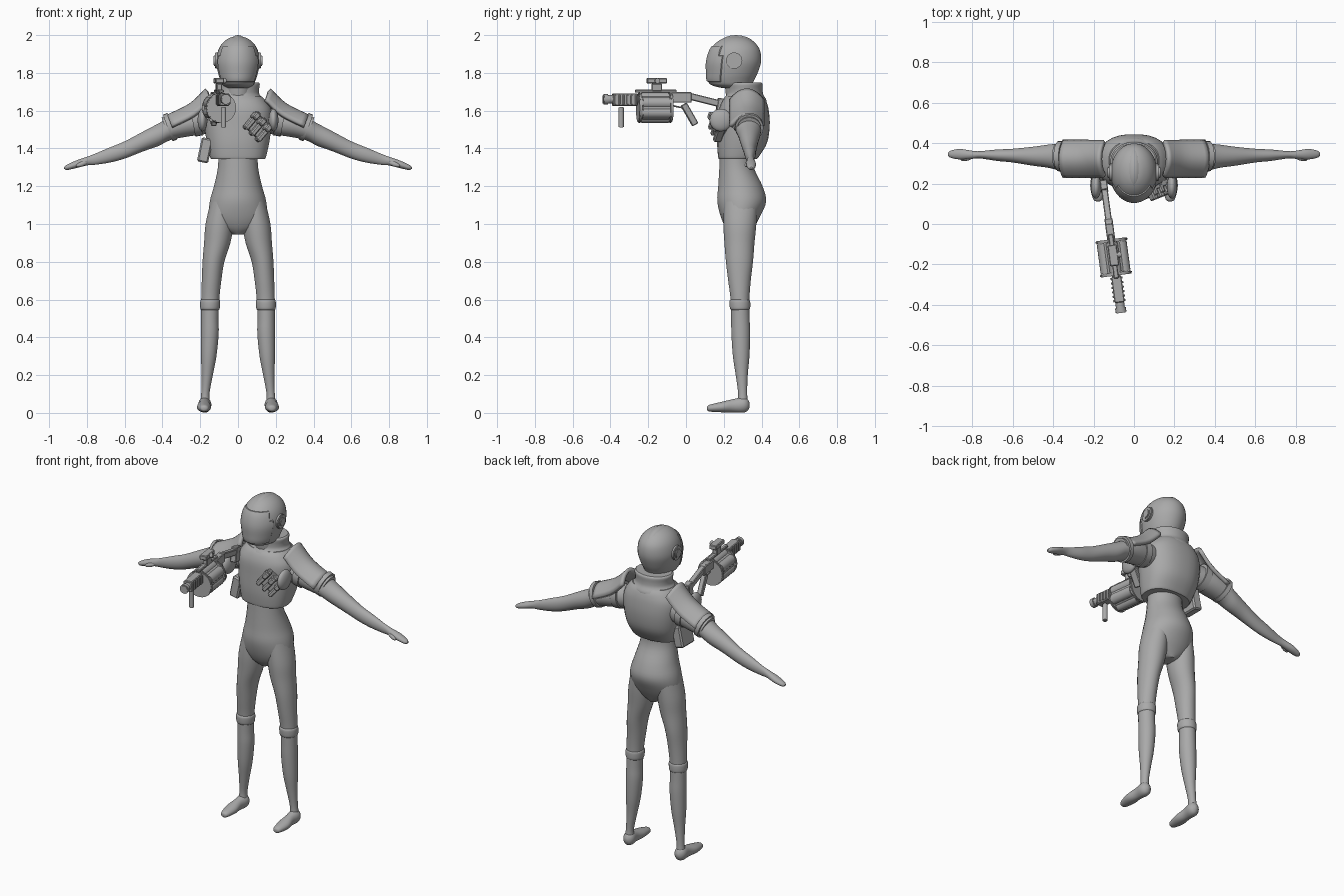
import bpy, bmesh
from math import sin, cos, pi, radians, atan2, copysign
from mathutils import Matrix, Vector, Euler

cube = bpy.data.objects.get("Cube")
if cube:
    bpy.data.objects.remove(cube, do_unlink=True)

grey = bpy.data.materials.new("plain_grey")
grey.use_nodes = True
color = (0.4, 0.4, 0.4, 1)
grey.diffuse_color = color
grey.node_tree.nodes["Principled BSDF"].inputs["Base Color"].default_value = color


def finish(name, bm, matrix=None, angle=35):
    """Turn a bmesh into a shaded object."""
    bmesh.ops.recalc_face_normals(bm, faces=bm.faces[:])
    for f in bm.faces:
        f.smooth = True
    mesh = bpy.data.meshes.new(name)
    bm.to_mesh(mesh)
    bm.free()
    mesh.set_sharp_from_angle(angle=radians(angle))
    mesh.materials.append(grey)
    ob = bpy.data.objects.new(name, mesh)
    bpy.context.collection.objects.link(ob)
    if matrix:
        ob.matrix_world = matrix
    return ob


def place(loc, rot=(0, 0, 0), frame=Matrix()):
    turn = Euler([radians(a) for a in rot]).to_matrix().to_4x4()
    return frame @ Matrix.Translation(loc) @ turn


def box(name, loc, size, rot=(0, 0, 0), frame=Matrix(), bevel=0.004):
    bm = bmesh.new()
    bmesh.ops.create_cube(bm, size=1)
    bmesh.ops.scale(bm, vec=size, verts=bm.verts[:])
    bmesh.ops.bevel(bm, geom=bm.edges[:], offset=bevel, segments=1, affect='EDGES')
    return finish(name, bm, place(loc, rot, frame), 25)


def rod(name, loc, radius, depth, rot=(90, 0, 0), frame=Matrix(), sides=24, bevel=0.004):
    bm = bmesh.new()
    bmesh.ops.create_cone(bm, cap_ends=True, segments=sides, radius1=radius,
                          radius2=radius, depth=depth)
    rims = [e for e in bm.edges if abs(e.verts[0].co.z - e.verts[1].co.z) < 0.001]
    bmesh.ops.bevel(bm, geom=rims, offset=bevel, segments=2, affect='EDGES')
    return finish(name, bm, place(loc, rot, frame), 40)


def ball(name, loc, size, rot=(0, 0, 0)):
    bm = bmesh.new()
    bmesh.ops.create_uvsphere(bm, u_segments=24, v_segments=14, radius=1)
    bmesh.ops.scale(bm, vec=size, verts=bm.verts[:])
    return finish(name, bm, place(loc, rot))


def smooth_rows(rows, steps):
    """Resample rows along a Catmull-Rom spline."""
    pts = [Vector(r) for r in rows]
    pts = [pts[0]] + pts + [pts[-1]]
    out = []
    for a, b, c, d in zip(pts, pts[1:], pts[2:], pts[3:]):
        for i in range(steps):
            t = i / steps
            out.append(b + (c - a) * (t / 2) + (a * 2 - b * 5 + c * 4 - d) * (t * t / 2)
                       + (b * 3 - a - c * 3 + d) * (t ** 3 / 2))
    return out + [pts[-1]]


def loft(rows, axis='z', side=1, sides=28, power=2, steps=4):
    """Skin rounded sections (position, centre a, centre b, radius a, radius b)."""
    bm = bmesh.new()
    rings = []
    for p, ca, cb, ra, rb in smooth_rows(rows, steps):
        ring = []
        for i in range(sides):
            t = 2 * pi * (i + 0.5) / sides
            a = ca + ra * copysign(abs(cos(t)) ** (2 / power), cos(t))
            b = cb + rb * copysign(abs(sin(t)) ** (2 / power), sin(t))
            x, y, z = {'x': (p, a, b), 'y': (a, p, b), 'z': (a, b, p)}[axis]
            ring.append(bm.verts.new((x * side, y, z)))
        rings.append(ring)
    for low, high in zip(rings, rings[1:]):
        for i in range(sides):
            j = (i + 1) % sides
            bm.faces.new((low[i], low[j], high[j], high[i]))
    bm.faces.new(rings[0])
    bm.faces.new(rings[-1])
    return bm


# Trunk, neck and armour
finish("hips_and_waist", loft([
    (.945, 0, .29, .03, .05), (.98, 0, .285, .11, .075), (1.04, 0, .288, .152, .105),
    (1.12, 0, .295, .15, .13), (1.2, 0, .288, .128, .118), (1.3, 0, .268, .107, .092),
    (1.4, 0, .27, .105, .09)]))
finish("chest_armour", loft([
    (1.345, 0, .275, .143, .102), (1.36, 0, .279, .15, .11), (1.43, 0, .297, .166, .133),
    (1.52, 0, .306, .178, .138), (1.6, 0, .306, .178, .133), (1.65, 0, .308, .15, .118),
    (1.675, 0, .31, .125, .1)], power=2.4))
finish("collar", loft([
    (1.62, 0, .308, .138, .116), (1.655, 0, .31, .138, .116), (1.685, 0, .312, .115, .098),
    (1.71, 0, .312, .112, .094), (1.74, 0, .312, .116, .094), (1.75, 0, .312, .108, .086)]))
finish("neck", loft([(1.6, 0, .29, .07, .07), (1.78, 0, .27, .07, .07)]))

# Helmet with a recessed visor
head = loft([
    (1.72, 0, .25, .055, .06), (1.735, 0, .24, .08, .105), (1.76, 0, .237, .093, .123),
    (1.8, 0, .245, .106, .135), (1.86, 0, .254, .116, .144), (1.92, 0, .26, .105, .132),
    (1.96, 0, .262, .08, .102), (1.985, 0, .262, .045, .06), (1.995, 0, .262, .01, .015)],
    sides=36)
visor = []
for f in head.faces:
    c = f.calc_center_median()
    if abs(atan2(c.x, .25 - c.y)) < 1.0 and 1.75 < c.z < 1.945:
        visor.append(f)
bmesh.ops.inset_region(head, faces=visor, thickness=.006, depth=-.005)
bmesh.ops.inset_region(head, faces=visor, thickness=.004, depth=.005)
finish("helmet", head, angle=30)
ball("helmet_crest", (0, .265, 1.9), (.06, .125, .1))

for s, tag in ((1, "left"), (-1, "right")):
    rod(tag + "_ear_disc", (s * .108, .255, 1.865), .043, .03, (0, 90, 0))
    rod(tag + "_ear_hub", (s * .12, .255, 1.865), .028, .02, (0, 90, 0))

    # Arm, hand and cuff
    finish(tag + "_arm", loft([
        (.14, .32, 1.55, .06, .07), (.27, .325, 1.53, .074, .068), (.36, .33, 1.505, .068, .062),
        (.42, .335, 1.473, .058, .06), (.5, .335, 1.438, .047, .053), (.6, .338, 1.392, .034, .046),
        (.68, .34, 1.365, .028, .04), (.76, .342, 1.342, .018, .029), (.8, .342, 1.333, .02, .023),
        (.86, .345, 1.315, .026, .02), (.905, .345, 1.3, .018, .014), (.92, .345, 1.297, .006, .005)],
        'x', s))
    ball(tag + "_thumb", (s * .825, .325, 1.318), (.035, .012, .013), (0, s * 20, s * -15))
    rod(tag + "_arm_cuff", (s * .36, .335, 1.513), .075, .05, (0, s * 110, 0), bevel=.012)
    rod(tag + "_shoulder_joint", (s * .22, .322, 1.545), .08, .08, (0, s * 100, 0), bevel=.02)
    ball(tag + "_armpit_guard", (s * .188, .185, 1.55), (.026, .06, .06))

    # Arched shoulder plate
    bm = bmesh.new()
    spine = smooth_rows([(.165, 1.71), (.25, 1.63), (.37, 1.57)], 4)
    grid = []
    for x, z in spine:
        grid.append([bm.verts.new((s * (x - .02 * v * v), .322 + .086 * v, z - .055 * v * v))
                     for v in [k / 6 - 1 for k in range(13)]])
    for a, b in zip(grid, grid[1:]):
        for k in range(12):
            bm.faces.new((a[k], a[k + 1], b[k + 1], b[k]))
    plate = finish(tag + "_shoulder_plate", bm)
    solid = plate.modifiers.new("thickness", 'SOLIDIFY')
    solid.thickness = .022
    solid.offset = 0

    # Leg, knee band and foot
    finish(tag + "_leg", loft([
        (1.12, .085, .29, .06, .09), (1, .098, .285, .074, .088), (.9, .11, .283, .07, .08),
        (.8, .13, .283, .058, .072), (.7, .14, .283, .052, .06), (.6, .147, .286, .048, .05),
        (.5, .149, .288, .046, .049), (.42, .149, .29, .047, .05), (.3, .155, .292, .041, .044),
        (.2, .163, .295, .03, .032), (.1, .173, .3, .022, .024), (.04, .175, .3, .028, .03)],
        side=s))
    finish(tag + "_knee_band", loft([
        (.545, .148, .286, .046, .048), (.555, .148, .286, .052, .054),
        (.59, .147, .285, .053, .055), (.6, .147, .285, .047, .049)], side=s))
    finish(tag + "_foot", loft([
        (.112, .178, .024, .008, .008), (.125, .179, .025, .024, .018), (.19, .18, .031, .037, .028),
        (.25, .178, .038, .03, .035), (.3, .176, .042, .035, .041), (.325, .175, .042, .026, .032),
        (.337, .175, .042, .008, .01)], 'y', s))

# Gear worn on the body
box("hip_pack", (-.175, .28, 1.39), (.06, .12, .13), (0, 12, 0), bevel=.008)
for i in range(3):
    off = (i - 1) * .032
    box("chest_pouch", (.105 + off, .165 + off * .4, 1.515 - off), (.027, .045, .115),
        (0, 42, 22), bevel=.006)
    box("pouch_flap", (.125 + off, .155 + off * .4, 1.54 - off), (.031, .05, .04),
        (0, 42, 22), bevel=.006)
box("pouch_backing", (.105, .185, 1.515), (.1, .03, .1), (0, 42, 22))

# Drum launcher, built along its own barrel axis
gun = place((-.1, -.17, 1.615), (0, 0, 7.7))
rod("drum", (0, .005, 0), .068, .15, frame=gun)
for i in range(6):
    t = i * pi / 3
    rod("drum_chamber", (.05 * sin(t), .005, .05 * cos(t)), .031, .15, frame=gun, sides=16)
for y in (-.078, .088):
    rod("drum_plate", (0, y, 0), .08, .015, frame=gun)
rod("barrel", (0, -.17, .045), .022, .2, frame=gun)
rod("muzzle_ring", (0, -.257, .045), .027, .03, frame=gun)
box("handguard", (0, -.155, .043), (.05, .13, .066), frame=gun)
for i in range(6):
    box("handguard_rib", (0, -.21 + i * .022, .043), (.062, .01, .05), frame=gun, bevel=.002)
rod("foregrip", (0, -.175, -.05), .014, .11, (0, 0, 0), gun)
box("top_rail", (0, .01, .088), (.025, .22, .016), frame=gun)
box("sight_mount", (0, .015, .108), (.03, .055, .04), frame=gun)
box("sight", (0, .015, .143), (.045, .105, .028), frame=gun)
rod("sight_knob", (.025, .015, .143), .014, .03, (0, 90, 0), gun)
box("receiver", (0, .14, .055), (.04, .12, .055), frame=gun)
box("pistol_grip", (0, .19, -.035), (.03, .035, .125), (30, 0, 0), gun)
box("trigger_guard", (0, .13, .005), (.012, .06, .008), (-12, 0, 0), gun, .002)
box("stock_bar", (0, .27, .042), (.032, .22, .036), (-14, 0, 0), gun)
box("butt_plate", (0, .36, .005), (.036, .05, .09), (-10, 0, 0), gun)
